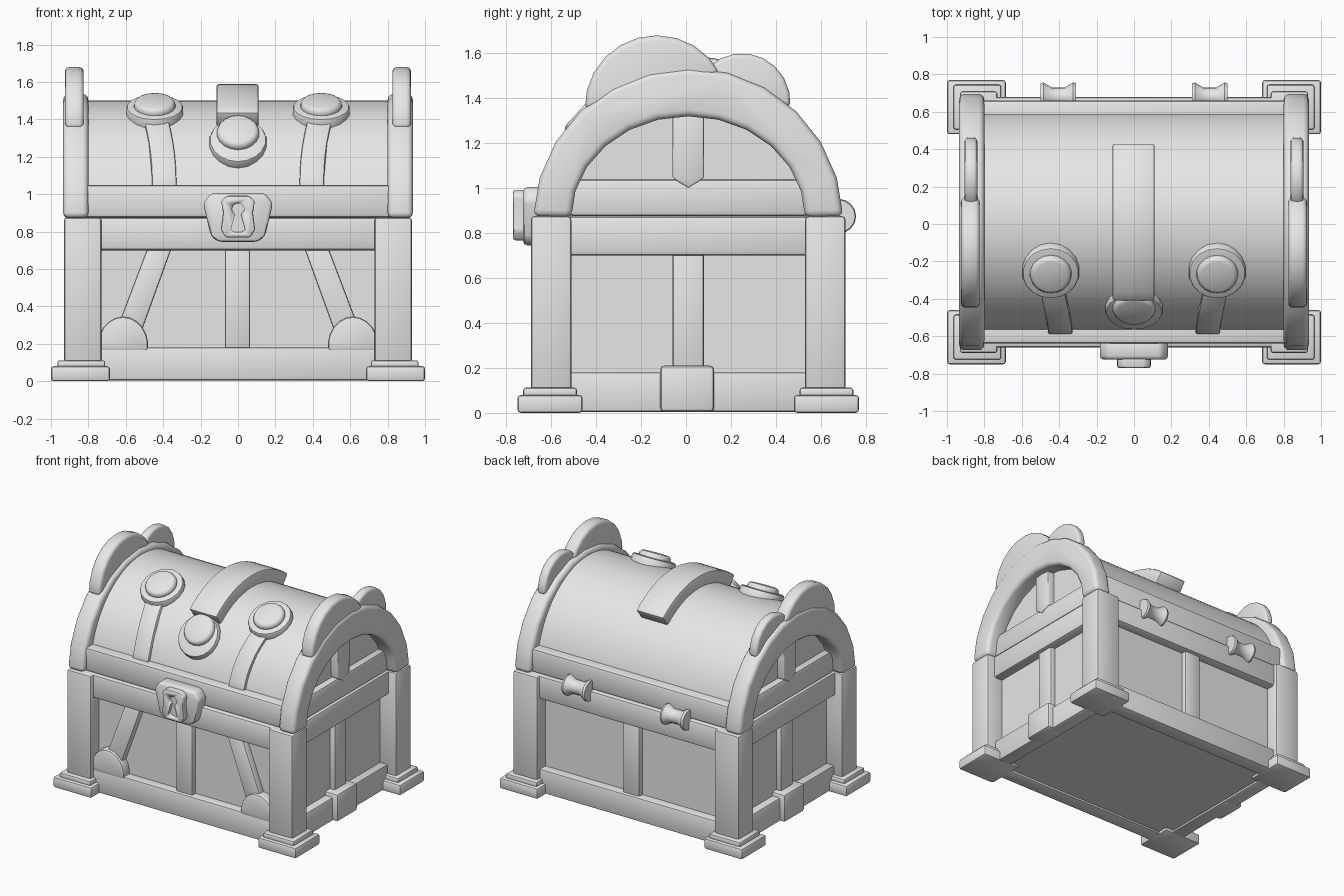
import bpy, bmesh
from math import sin, cos, pi, radians, sqrt
from mathutils import Vector, Matrix

cube = bpy.data.objects.get("Cube")
if cube:
    bpy.data.objects.remove(cube, do_unlink=True)

grey = bpy.data.materials.new("light grey")
grey.use_nodes = True
grey.diffuse_color = (0.8, 0.8, 0.8, 1)
grey.node_tree.nodes["Principled BSDF"].inputs["Base Color"].default_value = (0.8, 0.8, 0.8, 1)

CY = 0.01                      # depth centre of the chest body
LID_Z, LID_A, LID_B = 0.87, 0.60, 0.63   # lid ellipse: base height, half depth, rise


def finish(name, bm, bevel=0.0, segments=2):
    """Bevel the hard edges, make the object and shade it."""
    bmesh.ops.recalc_face_normals(bm, faces=bm.faces)
    if bevel:
        hard = [e for e in bm.edges if e.calc_face_angle(0) > radians(33)]
        bmesh.ops.bevel(bm, geom=hard, offset=bevel, segments=segments,
                        profile=0.5, affect='EDGES', clamp_overlap=True)
    mesh = bpy.data.meshes.new(name)
    bm.to_mesh(mesh)
    bm.free()
    mesh.materials.append(grey)
    ob = bpy.data.objects.new(name, mesh)
    bpy.context.collection.objects.link(ob)
    bpy.ops.object.select_all(action='DESELECT')
    ob.select_set(True)
    bpy.context.view_layer.objects.active = ob
    bpy.ops.object.shade_smooth_by_angle(angle=radians(40))
    return ob


def box(name, x, y, z, bevel=0.012):
    bm = bmesh.new()
    size = Vector((abs(x[1] - x[0]), abs(y[1] - y[0]), abs(z[1] - z[0])))
    mid = Vector((sum(x), sum(y), sum(z))) / 2
    bmesh.ops.create_cube(bm, size=1, matrix=Matrix.Translation(mid) @ Matrix.Diagonal(size).to_4x4())
    return finish(name, bm, bevel)


def prism(name, pts, axis, d0, d1, bevel=0.012, segments=2):
    """Extrude a 2D outline: (y, z) along x, or (x, z) along y."""
    bm = bmesh.new()
    place = (lambda p, d: (d, p[0], p[1])) if axis == 'X' else (lambda p, d: (p[0], d, p[1]))
    face = bm.faces.new([bm.verts.new(place(p, d0)) for p in pts])
    new = bmesh.ops.extrude_face_region(bm, geom=[face])["geom"]
    step = Vector(place((0, 0), d1 - d0))
    bmesh.ops.translate(bm, vec=step, verts=[v for v in new if isinstance(v, bmesh.types.BMVert)])
    return finish(name, bm, bevel, segments)


def arc(cy, cz, a, b, t0, t1, n):
    """Ellipse points; angles are measured from straight up, in degrees."""
    angles = [radians(t0 + (t1 - t0) * i / n) for i in range(n + 1)]
    return [(cy + a * sin(t), cz + b * cos(t)) for t in angles]


def lid_band(lift, t0, t1, n):
    """Outline of a band that lies on the lid."""
    outer = arc(CY, LID_Z, LID_A + lift, LID_B + lift, t0, t1, n)
    return outer + arc(CY, LID_Z, LID_A - 0.02, LID_B - 0.02, t1, t0, n)


def disc(name, x, dy, r_low, r_top, low, high, bevel):
    """Round stud that stands square to the lid surface."""
    dz = LID_B * sqrt(1 - (dy / LID_A) ** 2)
    normal = Vector((0, dy / LID_A ** 2, dz / LID_B ** 2)).normalized()
    centre = Vector((x, CY + dy, LID_Z + dz)) + normal * (low + high) / 2
    bm = bmesh.new()
    bmesh.ops.create_cone(bm, cap_ends=True, segments=18, radius1=r_low, radius2=r_top, depth=high - low,
                          matrix=Matrix.Translation(centre) @ normal.to_track_quat('Z', 'Y').to_matrix().to_4x4())
    return finish(name, bm, bevel)


# Body and lid
box("body_panels", (-0.8, 0.8), (CY - 0.6, CY + 0.6), (0.02, 0.9), 0)
prism("lid_barrel", arc(CY, LID_Z, LID_A, LID_B, -90, 90, 32), 'X', -0.81, 0.81, 0)

# Long rails and centre strips, front and back
for s, end in ((-1, "front"), (1, "back")):
    y = lambda d: CY + s * d
    box(end + "_bottom_rail", (-0.76, 0.76), (y(0.55), y(0.665)), (0.005, 0.18))
    box(end + "_middle_rail", (-0.8, 0.8), (y(0.55), y(0.67)), (0.70, 0.875), 0.02)
    box(end + "_lid_rail", (-0.82, 0.82), (y(0.5), y(0.65)), (0.875, 1.05), 0.02)
    box(end + "_centre_strip", (-0.07, 0.065), (y(0.58), y(0.64)), (0.15, 0.72))

for s, side in ((1, "left"), (-1, "right")):
    # Corner posts with stepped feet
    for t, end in ((-1, "front"), (1, "back")):
        y = lambda a, b: (CY + t * a, CY + t * b)
        x = lambda a, b: (s * a, s * b)
        corner = end + "_" + side
        box(corner + "_foot", x(0.685, 1.0), y(0.47, 0.76), (0, 0.08), 0.015)
        box(corner + "_foot_step", x(0.71, 0.965), y(0.495, 0.735), (0.07, 0.112))
        box(corner + "_post", x(0.73, 0.93), y(0.52, 0.70), (0.1, 0.875), 0.015)

    # Side rails and strips
    box(side + "_bottom_rail", (s * 0.75, s * 0.86), (-0.54, 0.56), (0.005, 0.18))
    box(side + "_middle_rail", (s * 0.75, s * 0.87), (-0.54, 0.56), (0.70, 0.875), 0.02)
    box(side + "_lid_rail", (s * 0.75, s * 0.86), (-0.52, 0.54), (0.875, 1.04), 0.02)
    box(side + "_centre_strip", (s * 0.78, s * 0.84), (-0.06, 0.08), (0.15, 0.72))
    box(side + "_base_block", (s * 0.75, s * 0.90), (-0.115, 0.125), (0.005, 0.21), 0.018)
    prism(side + "_gable_strip", [(CY, 1.0), (0.08, 1.045), (0.08, 1.36), (-0.06, 1.36), (-0.06, 1.045)],
          'X', s * 0.78, s * 0.865, 0.008)

    # Lid arch with two crests on top
    arch = arc(CY, 0.85, 0.69, 0.685, -88, 88, 12) + arc(CY, 0.87, 0.52, 0.45, 90, -90, 12)
    prism(side + "_arch", arch, 'X', s * 0.80, s * 0.935, 0.03, 3)
    prism(side + "_large_crest", arc(-0.13, 1.36, 0.32, 0.32, -92, 62, 10), 'X', s * 0.825, s * 0.925, 0.025, 3)
    prism(side + "_small_crest", arc(0.25, 1.38, 0.215, 0.22, -62, 95, 9), 'X', s * 0.838, s * 0.905, 0.02, 3)

    # Curved lid strap with a round stud
    strap = prism(side + "_lid_strap", lid_band(0.022, -75, -28, 10), 'X', s * 0.33, s * 0.46, 0.008)
    for v in strap.data.vertices:
        v.co.x += s * 0.4 * max(0, v.co.z - 1.07) ** 2
    disc(side + "_stud_plate", s * 0.445, -0.26, 0.158, 0.152, -0.05, 0.035, 0.012)
    disc(side + "_stud_cap", s * 0.445, -0.26, 0.115, 0.105, 0.02, 0.07, 0.018)

    # Diagonal front brace with a rounded foot
    brace = [(0.355, 0.71), (0.485, 0.71), (0.69, 0.17), (0.55, 0.17)]
    prism(side + "_front_brace", [(s * px, pz) for px, pz in brace], 'Y', -0.64, -0.57)
    prism(side + "_brace_foot", arc(s * 0.615, 0.19, 0.135, 0.155, -100, 100, 12), 'Y', -0.66, -0.57, 0.015)

    # Spool hinge at the back
    bm = bmesh.new()
    outline = [(-0.095, 0), (-0.095, 0.072), (-0.08, 0.077), (-0.035, 0.05),
               (0.035, 0.05), (0.08, 0.077), (0.095, 0.072), (0.095, 0)]
    verts = [bm.verts.new((s * 0.405 + px, 0.68 + r, 0.875)) for px, r in outline]
    edges = [bm.edges.new(pair) for pair in zip(verts, verts[1:])]
    bmesh.ops.spin(bm, geom=verts + edges, cent=(0, 0.68, 0.875), axis=(1, 0, 0),
                   angle=2 * pi, steps=16, use_duplicate=False)
    bmesh.ops.remove_doubles(bm, verts=bm.verts, dist=0.0005)
    finish(side + "_spool_hinge", bm)

# Thick centre strap over the lid, ending on a round stud
prism("centre_lid_strap", lid_band(0.088, -38, 38, 16), 'X', -0.115, 0.11, 0.012)
disc("centre_stud_plate", 0, -0.46, 0.16, 0.152, -0.05, 0.03, 0.012)
disc("centre_stud_cap", 0, -0.435, 0.118, 0.108, 0.015, 0.065, 0.018)


# Lock: shield plate, raised face and engraved keyhole
def mirrored(half):
    return half + [(-px, pz) for px, pz in reversed(half)]


shield = mirrored([(0.145, 1.005), (0.187, 0.95), (0.145, 0.775), (0.105, 0.745)])
prism("lock_plate", shield, 'Y', -0.725, -0.62, 0.02)
face = mirrored([(0.06, 0.992), (0.09, 0.965), (0.08, 0.90), (0.092, 0.81), (0.065, 0.768)])
lock = prism("lock_face", face, 'Y', -0.77, -0.69, 0.012)
keyhole = arc(0, 0.92, 0.032, 0.032, -150, 150, 12) + [(0.038, 0.81), (0.02, 0.798), (-0.02, 0.798), (-0.038, 0.81)]
cutter = prism("keyhole_cutter", keyhole, 'Y', -0.80, -0.745, 0)
cutter.hide_render = True
cutter.hide_set(True)
cut = lock.modifiers.new("keyhole", 'BOOLEAN')
cut.operation = 'DIFFERENCE'
cut.object = cutter
cut.solver = 'EXACT'
